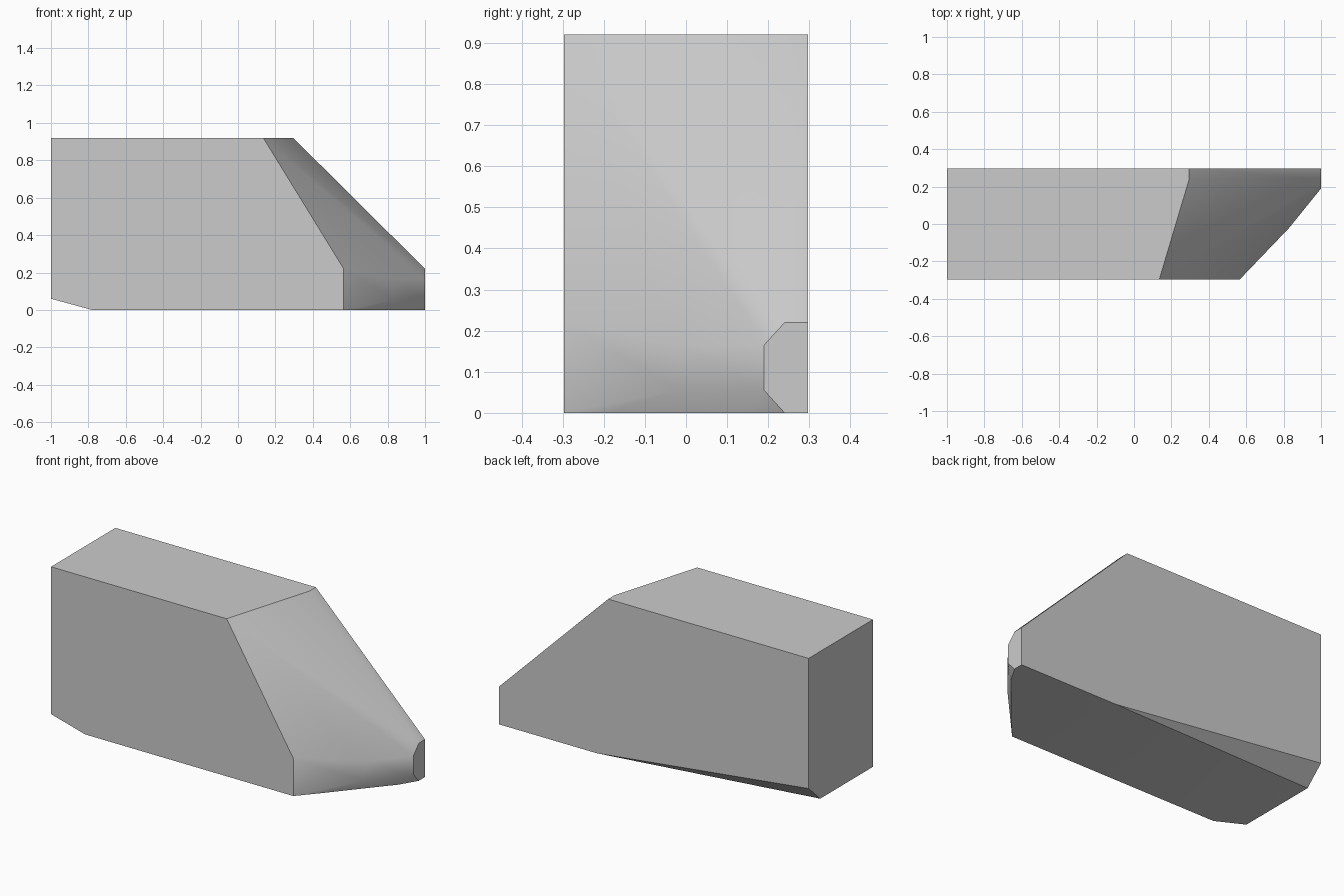
import bpy
import bmesh

cube = bpy.data.objects.get("Cube")
if cube:
    bpy.data.objects.remove(cube, do_unlink=True)

# Plain grey finish
grey = bpy.data.materials.new("plain_grey")
grey.use_nodes = True
colour = (0.6, 0.6, 0.6, 1)
grey.diffuse_color = colour
grey.node_tree.nodes["Principled BSDF"].inputs["Base Color"].default_value = colour

FRONT, BACK, TOP = -0.297, 0.297, 0.92
TAIL, TIP, NOSE_TOP = -1.0, 1.0, 0.22

# Flat front side, cut back along the slope
corners = [(TAIL, FRONT, 0.06), (-0.78, FRONT, 0), (0.565, FRONT, 0),
           (0.565, FRONT, NOSE_TOP), (0.135, FRONT, TOP), (TAIL, FRONT, TOP)]
# Flat back side, raised towards the tail
corners += [(TAIL, BACK, 0.16), (0.37, BACK, 0), (TIP, BACK, 0),
            (TIP, BACK, NOSE_TOP), (0.295, BACK, TOP), (TAIL, BACK, TOP)]
# Tail underside and upper end of the slope
corners += [(TAIL, 0.19, 0.06), (0.295, 0.24, TOP)]
# Chamfered nose plate and the swelling beside it
for edge, shoulder in ((0, 0.055), (NOSE_TOP, NOSE_TOP - 0.055)):
    corners += [(TIP, 0.24, edge), (TIP, 0.19, shoulder), (0.83, -0.02, shoulder)]
# Slight bow of the lower nose edge
corners += [(0.66, -0.19, 0), (0.94, 0.14, 0)]


def side_of(face):
    """Name the surface that a face belongs to."""
    n = face.normal
    for axis in range(3):
        if abs(n[axis]) > 0.999:
            return "bottom" if axis == 2 and n.z < 0 else (axis, n[axis] > 0)
    if n.z < -0.85:
        return "bottom"
    return "slope" if n.x > 0.25 else "chamfer"


# The wedge body is the convex shell of its corners
bm = bmesh.new()
for corner in corners:
    bm.verts.new(corner)
bmesh.ops.convex_hull(bm, input=bm.verts[:])
bmesh.ops.dissolve_limit(bm, angle_limit=0.002, verts=bm.verts[:], edges=bm.edges[:])
bmesh.ops.recalc_face_normals(bm, faces=bm.faces[:])
bm.normal_update()

# Smooth within each surface, crisp between surfaces
for face in bm.faces:
    face.smooth = True
for edge in bm.edges:
    edge.smooth = len({side_of(face) for face in edge.link_faces}) == 1

mesh = bpy.data.meshes.new("wedge_body")
bm.to_mesh(mesh)
bm.free()
mesh.materials.append(grey)
body = bpy.data.objects.new("wedge_body", mesh)
bpy.context.collection.objects.link(body)
